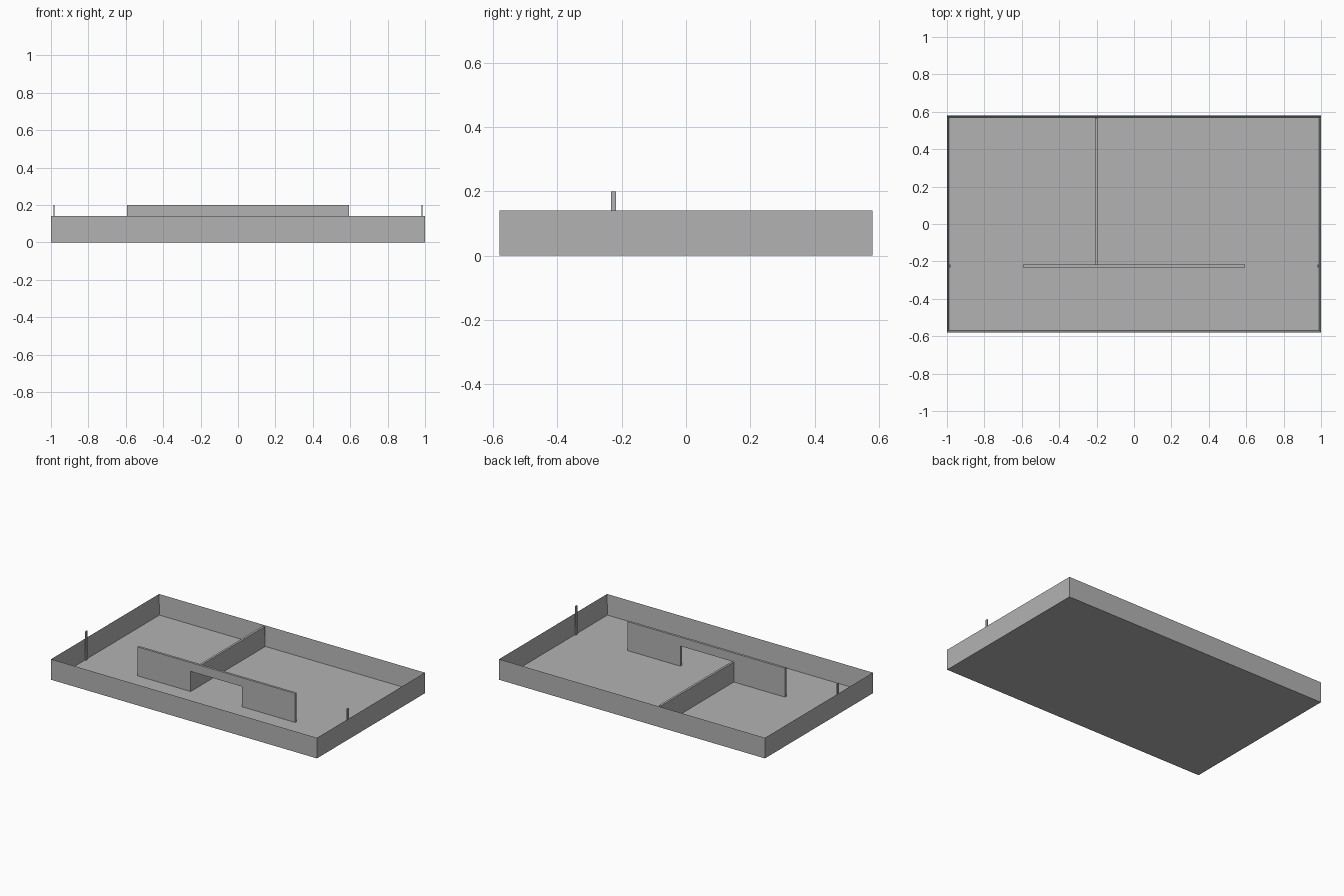
import bpy
import bmesh
from mathutils import Vector

cube = bpy.data.objects.get("Cube")
if cube:
    bpy.data.objects.remove(cube, do_unlink=True)

GREY = (0.45, 0.45, 0.45, 1)
mat = bpy.data.materials.new("plain grey")
mat.use_nodes = True
mat.diffuse_color = GREY
mat.node_tree.nodes["Principled BSDF"].inputs["Base Color"].default_value = GREY

HALF_X, HALF_Y = 1.0, 0.58
WALL_H, TALL_H = 0.14, 0.2
WALL = 0.014
FLOOR = 0.003
PANEL_Y0, PANEL_Y1 = -0.233, -0.217


def add_object(name, bm):
    bmesh.ops.recalc_face_normals(bm, faces=bm.faces)
    mesh = bpy.data.meshes.new(name)
    bm.to_mesh(mesh)
    bm.free()
    mesh.materials.append(mat)
    obj = bpy.data.objects.new(name, mesh)
    bpy.context.collection.objects.link(obj)
    return obj


def box_mesh(x0, x1, y0, y1, z0, z1):
    bm = bmesh.new()
    bmesh.ops.create_cube(bm, size=1)
    bmesh.ops.scale(bm, vec=(x1 - x0, y1 - y0, z1 - z0), verts=bm.verts)
    bmesh.ops.translate(bm, vec=((x0 + x1) / 2, (y0 + y1) / 2, (z0 + z1) / 2), verts=bm.verts)
    return bm


# Open tray: inset the top of a box and sink it to the floor
bm = box_mesh(-HALF_X, HALF_X, -HALF_Y, HALF_Y, 0, WALL_H)
top = max(bm.faces, key=lambda f: f.calc_center_median().z)
bmesh.ops.inset_region(bm, faces=[top], thickness=WALL)
for v in top.verts:
    v.co.z = FLOOR
add_object("tray_walls_and_floor", bm)

# Tall front partition with a central doorway
W, D = 0.593, 0.194
half = [(D, FLOOR), (W, FLOOR), (W, TALL_H)]
outline = half + [(-x, z) for x, z in reversed(half)] + [(-D, WALL_H), (D, WALL_H)]
bm = bmesh.new()
face = bm.faces.new([bm.verts.new((x, PANEL_Y0, z)) for x, z in outline])
solid = bmesh.ops.extrude_face_region(bm, geom=[face])
moved = [g for g in solid["geom"] if isinstance(g, bmesh.types.BMVert)]
bmesh.ops.translate(bm, vec=Vector((0, PANEL_Y1 - PANEL_Y0, 0)), verts=moved)
add_object("partition_with_doorway", bm)

# Low divider running from the partition to the back wall
add_object("divider_wall", box_mesh(-0.208, -0.193, PANEL_Y1, HALF_Y - WALL, FLOOR, WALL_H))

# Slim posts on the side walls, in line with the partition
for side, s in (("left", 1), ("right", -1)):
    xs = sorted((s * 0.981, s * 0.987))
    add_object(side + "_post", box_mesh(*xs, PANEL_Y0, PANEL_Y1, FLOOR, TALL_H))
